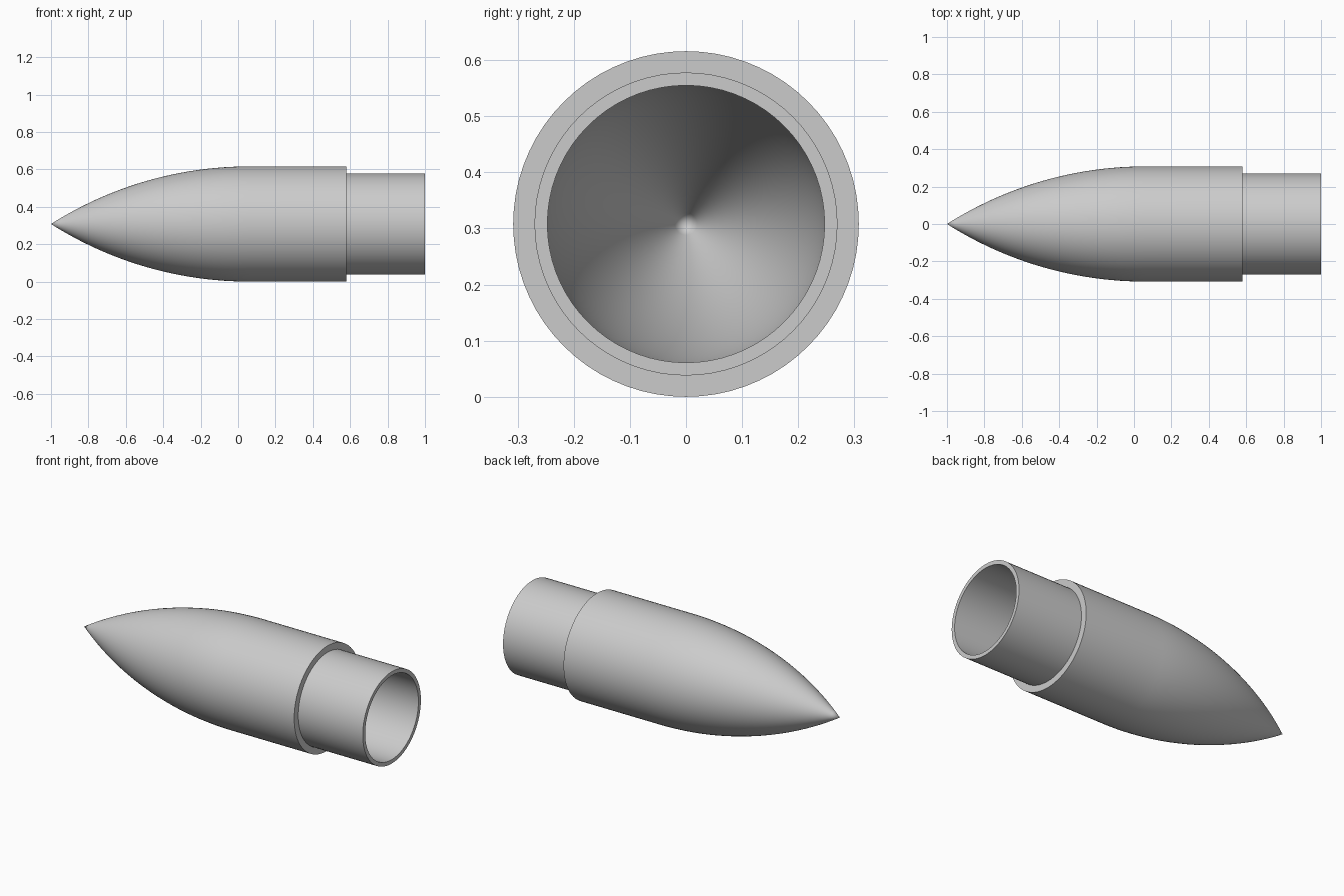
import bpy, bmesh, math
from mathutils import Matrix, Vector

cube = bpy.data.objects.get("Cube")
if cube:
    bpy.data.objects.remove(cube, do_unlink=True)

BODY_R, COLLAR_R, BORE_R = 0.308, 0.27, 0.247
TIP_X, TANGENT_X, STEP_X, END_X = -1.0, 0.06, 0.58, 1.0
SEGMENTS, ARC_STEPS = 72, 24

grey = bpy.data.materials.new("light_grey")
grey.use_nodes = True
colour = (0.6, 0.6, 0.6, 1)
grey.diffuse_color = colour
grey.node_tree.nodes["Principled BSDF"].inputs["Base Color"].default_value = colour

# Arc centre shared by the outer ogive and the concentric inner wall
length = TANGENT_X - TIP_X
arc_r = (BODY_R ** 2 + length ** 2) / (2 * BODY_R)
drop = arc_r - BODY_R


def ogive(radius):
    """Points (x, r) from the pointed tip to the straight wall."""
    big = radius + drop
    sweep = math.acos(drop / big)
    points = []
    for i in range(ARC_STEPS + 1):
        a = sweep * (1 - i / ARC_STEPS)
        points.append((TANGENT_X - big * math.sin(a), max(0, big * math.cos(a) - drop)))
    return points


# Closed wall profile: outer nose, body, step, collar, then back along the bore
profile = ogive(BODY_R)
profile += [(STEP_X, BODY_R), (STEP_X, COLLAR_R), (END_X, COLLAR_R), (END_X, BORE_R)]
profile += reversed(ogive(BORE_R))

# Revolve the profile about the long axis
bm = bmesh.new()
verts = [bm.verts.new((x, 0, r)) for x, r in profile]
edges = [bm.edges.new(pair) for pair in zip(verts, verts[1:])]
bmesh.ops.spin(bm, geom=verts + edges, cent=(0, 0, 0), axis=(1, 0, 0),
               angle=math.tau, steps=SEGMENTS, use_duplicate=False)
bmesh.ops.remove_doubles(bm, verts=bm.verts, dist=0.0001)
bmesh.ops.dissolve_degenerate(bm, edges=bm.edges, dist=0.0001)
bmesh.ops.recalc_face_normals(bm, faces=bm.faces)
bmesh.ops.transform(bm, matrix=Matrix.Translation(Vector((0, 0, BODY_R))), verts=bm.verts)

mesh = bpy.data.meshes.new("hollow_nose_cone")
bm.to_mesh(mesh)
bm.free()
mesh.materials.append(grey)
cone = bpy.data.objects.new("hollow_nose_cone", mesh)
bpy.context.collection.objects.link(cone)

# Smooth curved walls, sharp rims
bpy.ops.object.select_all(action="DESELECT")
cone.select_set(True)
bpy.context.view_layer.objects.active = cone
bpy.ops.object.shade_smooth_by_angle(angle=math.radians(30))
